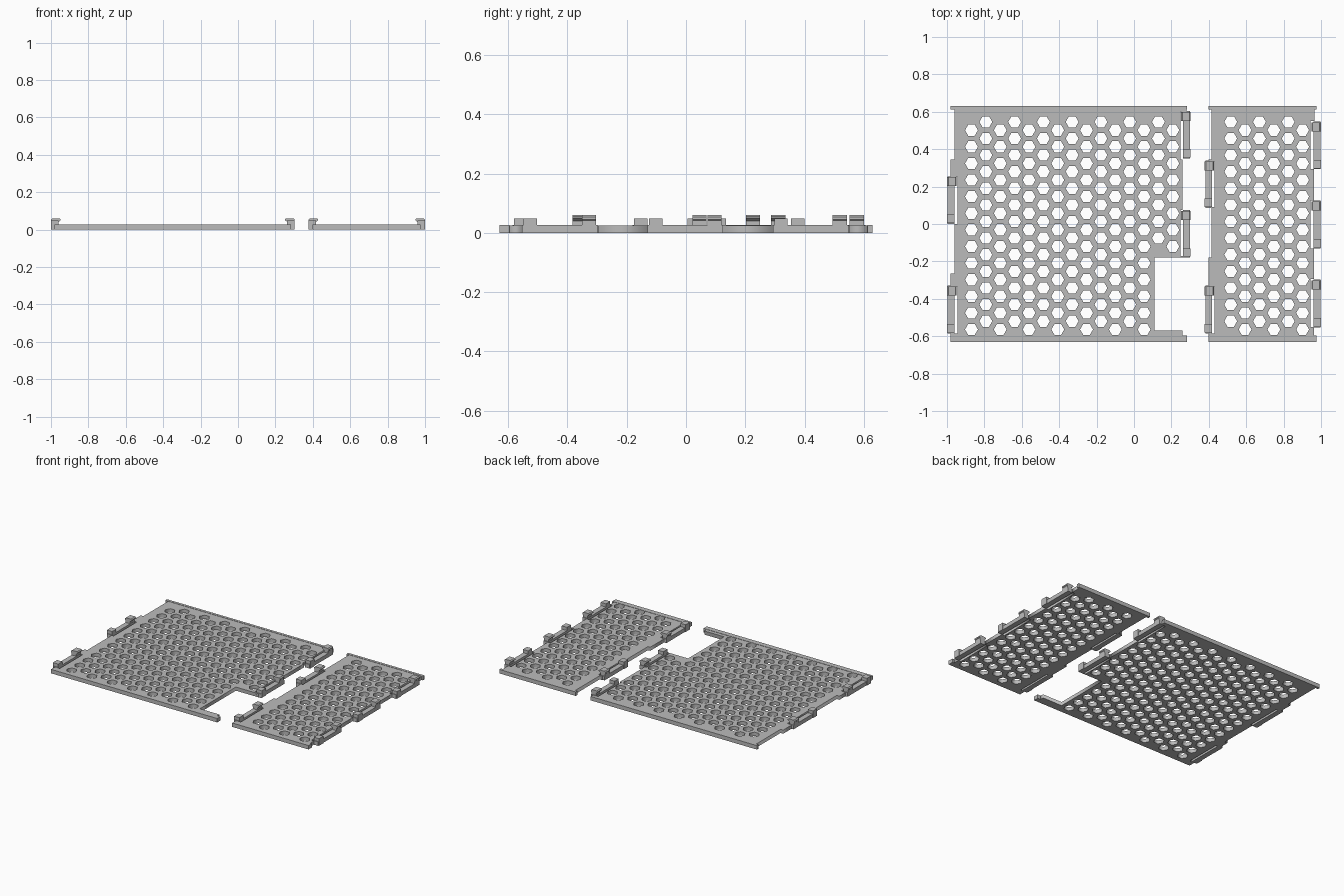
import bpy, bmesh, math

if "Cube" in bpy.data.objects:
    bpy.data.objects.remove(bpy.data.objects["Cube"])

T = 0.025        # panel thickness
RIM = 0.027      # rim height
PITCH = 0.0888   # spacing of holes in a column
COL = PITCH * math.sqrt(3) / 2

grey = bpy.data.materials.new("plain_grey")
grey.diffuse_color = (0.5, 0.5, 0.5, 1)
grey.use_nodes = True
grey.node_tree.nodes["Principled BSDF"].inputs["Base Color"].default_value = grey.diffuse_color


def prism(name, pts, axis_map, a, b):
    """Extrude a 2D profile from a to b; axis_map turns (u, v, w) into x, y, z."""
    bm = bmesh.new()
    lo = [bm.verts.new(axis_map(u, v, a)) for u, v in pts]
    hi = [bm.verts.new(axis_map(u, v, b)) for u, v in pts]
    n = len(pts)
    bm.faces.new(lo)
    bm.faces.new(hi)
    for i in range(n):
        j = (i + 1) % n
        bm.faces.new((lo[i], lo[j], hi[j], hi[i]))
    bmesh.ops.recalc_face_normals(bm, faces=bm.faces)
    me = bpy.data.meshes.new(name)
    bm.to_mesh(me)
    bm.free()
    me.materials.append(grey)
    ob = bpy.data.objects.new(name, me)
    bpy.context.collection.objects.link(ob)
    return ob


def box(name, x0, x1, y0, y1, z0, z1):
    pts = [(x0, y0), (x1, y0), (x1, y1), (x0, y1)]
    return prism(name, pts, lambda u, v, w: (u, v, w), z0, z1)


def perforated_panel(name, left, right, holes):
    """Stepped outline from edge runs (y_top, y_bottom, x), pierced by hexagons."""
    down = [p for t, b, x in right for p in ((x, t), (x, b))]
    up = [p for t, b, x in reversed(left) for p in ((x, b), (x, t))]
    loops = [down + up]
    for cx, cy in holes:
        loops.append([(cx + 0.0345 * math.cos(i * math.pi / 3),
                       cy + 0.0345 * math.sin(i * math.pi / 3)) for i in range(6)])
    cu = bpy.data.curves.new(name, 'CURVE')
    cu.dimensions = '2D'
    cu.fill_mode = 'BOTH'
    cu.extrude = T / 2
    for loop in loops:
        sp = cu.splines.new('POLY')
        sp.points.add(len(loop) - 1)
        for p, (x, y) in zip(sp.points, loop):
            p.co = (x, y, 0, 1)
        sp.use_cyclic_u = True
    cu.materials.append(grey)
    ob = bpy.data.objects.new(name, cu)
    ob.location.z = T / 2
    bpy.context.collection.objects.link(ob)
    bpy.ops.object.select_all(action='DESELECT')
    ob.select_set(True)
    bpy.context.view_layer.objects.active = ob
    bpy.ops.object.convert(target='MESH')


def hole_grid(x0, cols, high_parity):
    """Staggered columns of 13 holes."""
    out = []
    for k in range(cols):
        top = 0.546 if k % 2 == high_parity else 0.5016
        out += [(k, x0 + k * COL, top - i * PITCH) for i in range(13)]
    return out


def clip(name, x, d, top):
    """Spring bar with a plain post at one end and a hook at the other."""
    end = top - 0.245
    xs = sorted((x + d * 0.004, x + d * 0.04))
    box(name + "_bar", *xs, end - 0.005, top + 0.005, 0, RIM)
    xs = sorted((x, x + d * 0.04))
    box(name + "_post", *xs, end, end + 0.045, 0, 0.049)
    hook = [(0.004, 0), (0.038, 0), (0.038, 0.04), (0.052, 0.05), (0.052, 0.055),
            (0.045, 0.06), (0.007, 0.06), (0, 0.054), (0, 0.046), (0.004, 0.042)]
    prism(name + "_hook", hook, lambda u, v, w: (x + d * u, w, v), top - 0.048, top)


# Large panel with a rectangular corner cutout
large_left = [(0.612, 0.345, -0.96), (0.345, 0.25, -0.98), (0.25, 0.0, -0.945),
              (0.0, -0.265, -0.96), (-0.265, -0.335, -0.98),
              (-0.335, -0.585, -0.945), (-0.585, -0.595, -0.98)]
large_right = [(0.612, 0.6, 0.28), (0.6, 0.345, 0.248), (0.345, 0.075, 0.26),
               (0.075, -0.17, 0.248), (-0.17, -0.18, 0.28),
               (-0.18, -0.57, 0.11), (-0.57, -0.595, 0.26)]
large_holes = [(x, y) for k, x, y in hole_grid(-0.869, 15, 1) if k < 13 or y > -0.15]
perforated_panel("large_panel", large_left, large_right, large_holes)

# Small panel
small_left = [(0.612, 0.345, 0.415), (0.345, 0.335, 0.398), (0.335, 0.09, 0.43),
              (0.09, -0.18, 0.415), (-0.18, -0.335, 0.398),
              (-0.335, -0.585, 0.43), (-0.585, -0.595, 0.398)]
small_right = [(0.612, 0.55, 0.965), (0.55, 0.295, 0.943), (0.295, 0.125, 0.963),
               (0.125, -0.13, 0.943), (-0.13, -0.295, 0.963),
               (-0.295, -0.55, 0.943), (-0.55, -0.595, 0.963)]
small_holes = [(x, y) for k, x, y in hole_grid(0.517, 6, 0)]
perforated_panel("small_panel", small_left, small_right, small_holes)

# Rims along the front and back edges
for label, x0, x1 in (("large", -0.98, 0.283), ("small", 0.397, 0.977)):
    box(label + "_back_rim", x0, x1, 0.612, 0.63, 0, RIM)
    box(label + "_front_rim", x0, x1, -0.63, -0.595, 0, RIM)

# Snap clips: side, outer x, inward direction, back-end y positions
for label, x, d, tops in (("large_left_clip", -1, 1, (0.25, -0.335)),
                          ("large_right_clip", 0.303, -1, (0.6, 0.07)),
                          ("small_left_clip", 0.377, 1, (0.335, -0.335)),
                          ("small_right_clip", 1, -1, (0.543, 0.12, -0.303))):
    for i, top in enumerate(tops):
        clip(f"{label}_{i + 1}", x, d, top)
